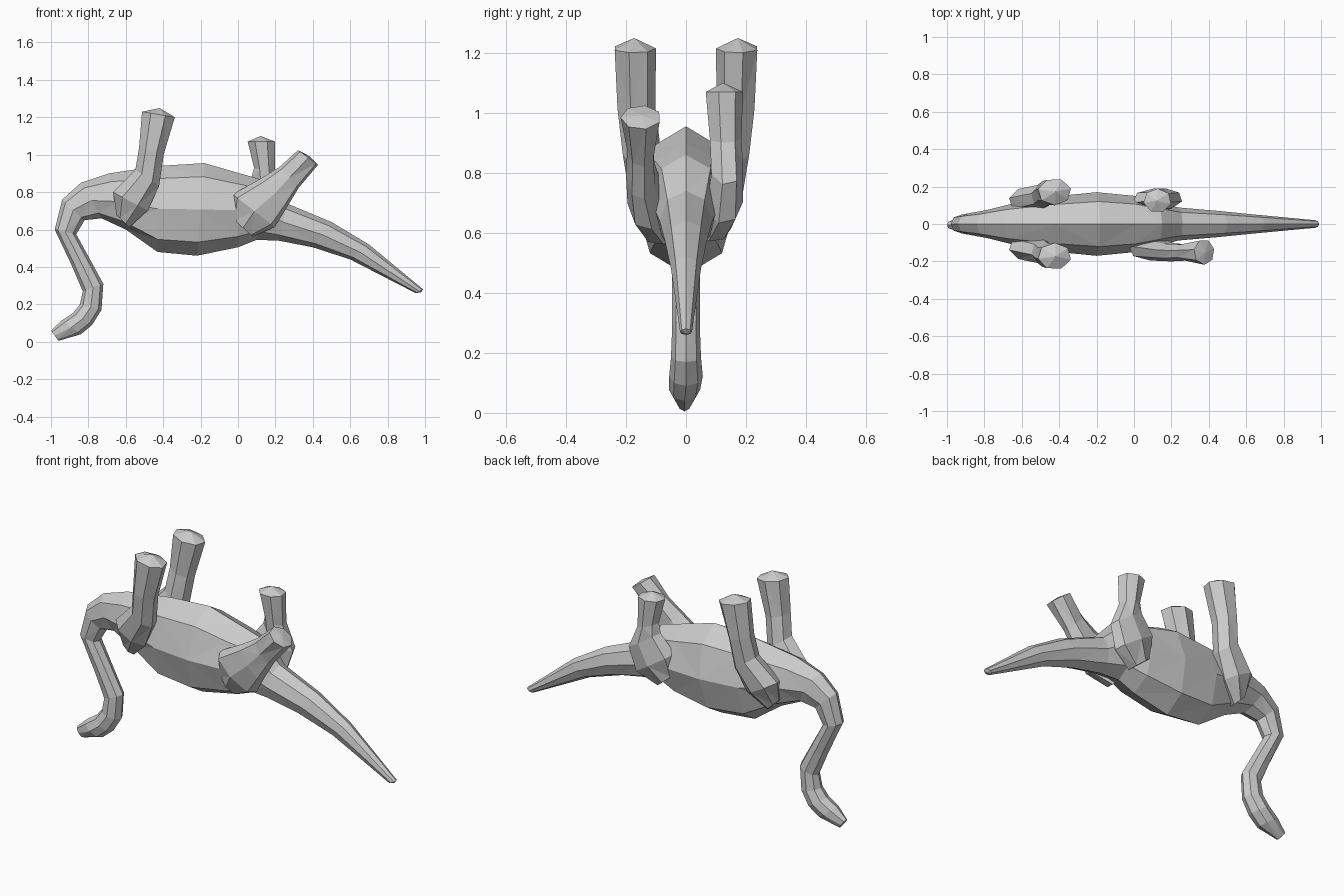
import bpy, bmesh, math
from mathutils import Vector


def loft(name, stations, sides, phase=0.0, cap=0.0):
    """Skin rings between outline pairs: (x1, z1, x2, z2, y centre, half width)."""
    bm = bmesh.new()
    rings = []
    for x1, z1, x2, z2, y, w in stations:
        a, b = Vector((x1, y, z1)), Vector((x2, y, z2))
        mid, half = (a + b) / 2, (a - b) / 2
        ring = []
        for i in range(sides):
            t = 2 * math.pi * i / sides + phase
            ring.append(bm.verts.new(mid + half * math.cos(t) + Vector((0, w * math.sin(t), 0))))
        rings.append(ring)
    for r0, r1 in zip(rings, rings[1:]):
        for i in range(sides):
            j = (i + 1) % sides
            bm.faces.new((r0[i], r0[j], r1[j], r1[i]))
    # Close both ends, with a slightly domed last cap
    bm.faces.new(rings[0][::-1])
    c_last = sum((v.co for v in rings[-1]), Vector()) / sides
    c_prev = sum((v.co for v in rings[-2]), Vector()) / sides
    tip = bm.verts.new(c_last + (c_last - c_prev).normalized() * cap)
    for i in range(sides):
        bm.faces.new((rings[-1][i], rings[-1][(i + 1) % sides], tip))
    bmesh.ops.triangulate(bm, faces=bm.faces[:], quad_method='SHORT_EDGE')
    bmesh.ops.recalc_face_normals(bm, faces=bm.faces[:])
    mesh = bpy.data.meshes.new(name)
    bm.to_mesh(mesh)
    bm.free()
    obj = bpy.data.objects.new(name, mesh)
    bpy.context.collection.objects.link(obj)
    return obj


# Head, drooping neck, barrel torso and tapering tail as one skin
loft("body", [
    (-1.00, .06, -.96, .005, -.005, .022),
    (-.94, .115, -.84, .04, -.005, .052),
    (-.88, .155, -.78, .09, 0, .056),
    (-.845, .20, -.73, .17, 0, .05),
    (-.83, .27, -.72, .31, 0, .046),
    (-.89, .41, -.78, .42, 0, .046),
    (-.98, .60, -.865, .575, 0, .05),
    (-.94, .76, -.82, .65, 0, .058),
    (-.84, .85, -.73, .66, 0, .075),
    (-.69, .90, -.60, .60, 0, .11),
    (-.42, .94, -.43, .48, 0, .148),
    (-.18, .955, -.22, .46, 0, .17),
    (.01, .90, .0, .505, 0, .15),
    (.15, .86, .10, .545, 0, .115),
    (.26, .74, .22, .54, 0, .088),
    (.50, .64, .40, .505, 0, .07),
    (.70, .52, .60, .44, 0, .05),
    (.99, .28, .95, .26, 0, .02),
], 8, cap=.01)

# Front legs, a nearly mirrored pair
for side, label in ((-1, "right"), (1, "left")):
    loft("front_leg_" + label, [
        (-.65, .68, -.58, .61, side * .09, .04),
        (-.67, .80, -.48, .70, side * .125, .07),
        (-.55, .92, -.42, .83, side * .15, .066),
        (-.53, 1.04, -.395, 1.0, side * .168, .066),
        (-.515, 1.23, -.335, 1.20, side * .172, .072),
    ], 7, phase=.2 * side, cap=.035)

# Hind leg kicked backwards
loft("hind_leg_right", [
    (-.03, .66, .08, .56, -.09, .06),
    (-.03, .79, .20, .61, -.13, .065),
    (.13, .88, .26, .71, -.15, .05),
    (.22, .935, .325, .82, -.15, .046),
    (.32, 1.025, .43, .945, -.15, .068),
], 7, phase=.2, cap=.01)

# Hind leg raised straight up
loft("hind_leg_left", [
    (-.01, .66, .10, .57, .09, .06),
    (-.01, .78, .22, .63, .125, .065),
    (.07, .88, .26, .76, .135, .055),
    (.085, .93, .20, .90, .13, .055),
    (.05, 1.07, .20, 1.07, .125, .065),
], 7, phase=-.2, cap=.03)
